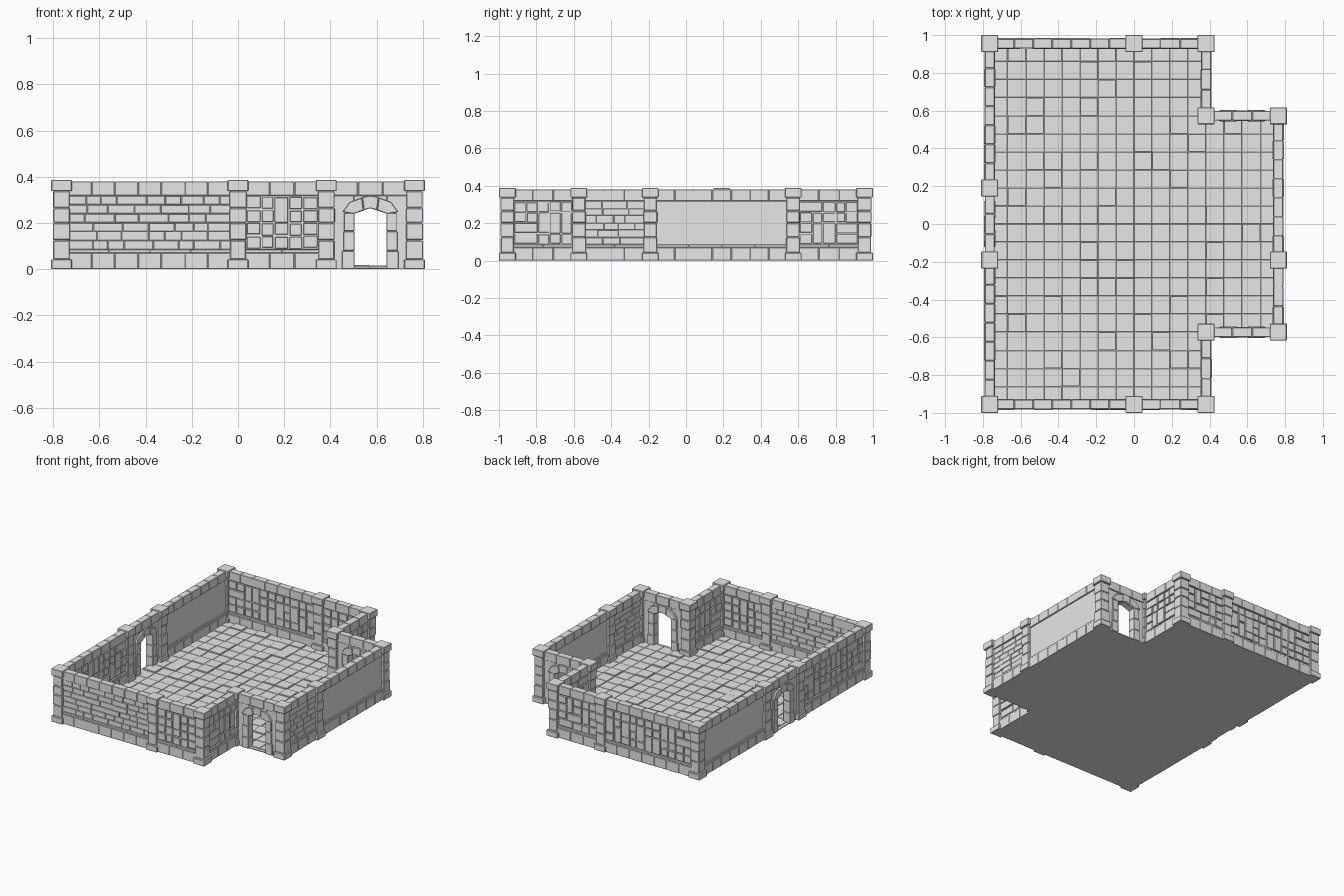
import bpy, bmesh, random
from mathutils import Matrix, Vector

random.seed(7)
if "Cube" in bpy.data.objects:
    bpy.data.objects.remove(bpy.data.objects["Cube"], do_unlink=True)

P = 0.382            # module pitch
WALL_H = 0.38
rnd = random.uniform

stone = bpy.data.materials.new("grey_stone")
stone.use_nodes = True
GREY = (0.8, 0.8, 0.8, 1)
stone.diffuse_color = GREY
stone.node_tree.nodes["Principled BSDF"].inputs["Base Color"].default_value = GREY


def prism(bm, pts, b0, b1, m=Matrix()):
    """Extrude an (along, height) outline across the wall from b0 to b1."""
    rows = [[bm.verts.new(m @ Vector((a, b, z))) for a, z in pts] for b in (b0, b1)]
    n = len(pts)
    faces = [bm.faces.new(rows[0]), bm.faces.new(rows[1][::-1])]
    for i in range(n):
        j = (i + 1) % n
        faces.append(bm.faces.new((rows[0][j], rows[0][i], rows[1][i], rows[1][j])))


def block(bm, a0, a1, b0, b1, z0, z1, m=Matrix()):
    prism(bm, [(a0, z0), (a1, z0), (a1, z1), (a0, z1)], b0, b1, m)


def finish(bm, name, bevel=0.003):
    bmesh.ops.recalc_face_normals(bm, faces=bm.faces[:])
    mesh = bpy.data.meshes.new(name)
    bm.to_mesh(mesh)
    bm.free()
    mesh.materials.append(stone)
    ob = bpy.data.objects.new(name, mesh)
    bpy.context.scene.collection.objects.link(ob)
    if bevel:
        mod = ob.modifiers.new("worn_edges", 'BEVEL')
        mod.width, mod.segments, mod.limit_method = bevel, 1, 'ANGLE'
    return ob


def course(bm, m, start, end, z0, z1, half, step, gap=0.0015):
    """A row of trim stones."""
    n = max(1, round((end - start) / step))
    w = (end - start) / n
    for i in range(n):
        t = half + rnd(-0.001, 0.001)
        block(bm, start + i * w + gap, start + (i + 1) * w - gap, -t, t, z0, z1, m)


def rough_blocks(bm, m, start, end, z0, z1):
    """Chunky squared stones with deep joints."""
    n = round((end - start) / 0.065)
    cols = [start + (end - start) * i / n for i in range(n + 1)]
    cols[1:-1] = [c + rnd(-0.008, 0.008) for c in cols[1:-1]]
    rows = [z0 + (z1 - z0) * i / 4 for i in range(5)]
    used = set()
    for r in range(4):
        for c in range(n):
            if (r, c) in used:
                continue
            r2, c2 = r, c
            pick = rnd(0, 1)
            if pick < 0.15 and c + 1 < n and (r, c + 1) not in used:
                c2 = c + 1
            elif pick > 0.85 and r < 3:
                r2 = r + 1
            used.update({(r, c), (r2, c2)})
            t, g = rnd(0.02, 0.026), rnd(0.0025, 0.0045)
            lift = rnd(-0.003, 0.003)
            block(bm, cols[c] + g, cols[c2 + 1] - g, -t, t,
                  rows[r] + g + lift, rows[r2 + 1] - g + lift, m)


def thin_bricks(bm, m, start, end, z0, z1):
    """Long low-relief bricks with tight joints."""
    n = 6
    h = (z1 - z0) / n
    for r in range(n):
        a = start
        while a < end - 0.001:
            b = a + rnd(0.06, 0.14)
            if b > end - 0.04:
                b = end
            t = rnd(0.017, 0.02) if rnd(0, 1) < 0.8 else rnd(0.021, 0.025)
            block(bm, a + 0.0008, b - 0.0008, -t, t,
                  z0 + r * h + 0.0008, z0 + (r + 1) * h - 0.0008, m)
            a = b


def door_panel(bm, m, c, half_len):
    """Wall pierced by a low pointed arch with a stone surround."""
    w, spring, peak, top = 0.071, 0.24, 0.264, 0.318
    m = m @ Matrix.Translation((c, 0, 0))
    t, s = 0.018, 0.029
    for k in (-1, 1):
        block(bm, *sorted((k * w, k * half_len)), -t, t, 0, top, m)
        # jamb stones
        for z0, z1, out in ((0, 0.08, 0.122), (0.08, 0.165, 0.117), (0.165, 0.245, 0.114)):
            block(bm, *sorted((k * (w - 0.002), k * out)), -s, s, z0, z1 - 0.002, m)
        # angled arch stones
        prism(bm, [(k * w, spring), (k * 0.12, 0.248), (k * 0.09, 0.29),
                   (k * 0.037, 0.309), (k * 0.03, 0.256)], -s - 0.002, s + 0.002, m)
    prism(bm, [(-w, spring), (0, peak), (w, spring), (w, top), (-w, top)], -t, t, m)
    # keystone
    prism(bm, [(-0.028, 0.256), (0, peak), (0.028, 0.256), (0.035, 0.311),
               (0, 0.318), (-0.035, 0.311)], -s, s, m)


def wall(name, p, q, kind):
    p, q = Vector((*p, 0)) * P, Vector((*q, 0)) * P
    d = (q - p).normalized()
    m = Matrix.Translation(p) @ d.to_track_quat('X', 'Z').to_matrix().to_4x4()
    length = (q - p).length
    a, b = 0.03, length - 0.03
    low, high = 0.085, 0.318
    bm = bmesh.new()
    # coping
    block(bm, a, b, -0.022, 0.022, high, WALL_H - 0.003, m)
    course(bm, m, a, b, high, WALL_H, 0.025, 0.0955)
    if kind == "door":
        door_panel(bm, m, length / 2, length / 2 - 0.03)
    else:
        # plinth and its ledge
        block(bm, a, b, -0.026, 0.026, 0, 0.07, m)
        course(bm, m, a, b, 0, 0.07, 0.029, 0.0955)
        course(bm, m, a, b, 0.07, low, 0.025, 0.19, 0)
        core = 0.018 if kind == "plain" else 0.014
        block(bm, a, b, -core, core, low, high, m)
        if kind == "rough":
            rough_blocks(bm, m, a + 0.005, b - 0.005, low + 0.002, high - 0.002)
        elif kind == "thin":
            thin_bricks(bm, m, a, b, low, high)
    finish(bm, name, 0.002)


def pillar(name, x, y):
    bm = bmesh.new()
    m = Matrix.Translation((x * P, y * P, 0))
    block(bm, -0.031, 0.031, -0.031, 0.031, 0.01, 0.36, m)
    # base, shaft stones and cap
    levels = [0, 0.042, 0.125, 0.2, 0.265, 0.338, 0.387]
    for i, (z0, z1) in enumerate(zip(levels, levels[1:])):
        if i in (0, 5):
            h, g = 0.045, 0
        else:
            h, g = rnd(0.034, 0.038), 0.002
        block(bm, -h, h, -h, h, z0 + g, z1 - g, m)
    finish(bm, name)


# Walls, in module units
wall("front_wall_long", (-2, -2.5), (0, -2.5), "thin")
wall("front_wall_short", (0, -2.5), (1, -2.5), "rough")
wall("back_wall_long", (-2, 2.5), (0, 2.5), "rough")
wall("back_wall_short", (0, 2.5), (1, 2.5), "rough")
wall("front_inset_wall", (1, -2.5), (1, -1.5), "rough")
wall("back_inset_wall", (1, 1.5), (1, 2.5), "rough")
wall("front_door_wall", (1, -1.5), (2, -1.5), "door")
wall("back_door_wall", (1, 1.5), (2, 1.5), "door")
wall("bay_wall_short", (2, -1.5), (2, -0.5), "thin")
wall("bay_wall_long", (2, -0.5), (2, 1.5), "plain")
wall("side_wall_front", (-2, -2.5), (-2, -0.5), "rough")
wall("side_door_wall", (-2, -0.5), (-2, 0.5), "door")
wall("side_wall_back", (-2, 0.5), (-2, 2.5), "plain")

# Pillars
spots = [(x, y) for y in (-2.5, 2.5) for x in (-2, 0, 1)]
spots += [(x, y) for y in (-1.5, 1.5) for x in (1, 2)]
spots += [(-2, -0.5), (-2, 0.5), (2, -0.5)]
for i, (x, y) in enumerate(spots):
    pillar(f"pillar_{i + 1}", x, y)

# Floor slab under the hall and the bay
bm = bmesh.new()
e = 0.02
block(bm, -2 * P - e, P + e, -2.5 * P - e, 2.5 * P + e, 0, 0.006)
block(bm, P + e, 2 * P + e, -1.5 * P - e, 1.5 * P + e, 0, 0.006)
finish(bm, "floor_slab", 0)

# Paving: four by four tiles per module
bm = bmesh.new()
s = P / 4
for i in range(16):
    for j in range(20):
        if i >= 12 and not 4 <= j < 16:
            continue
        x, y = -2 * P + i * s, -2.5 * P + j * s
        g = 0.0012
        top = rnd(0.015, 0.018) if rnd(0, 1) < 0.15 else rnd(0.009, 0.012)
        block(bm, x + g, x + s - g, y + g, y + s - g, 0.003, top)
finish(bm, "floor_tiles", 0.0015)
